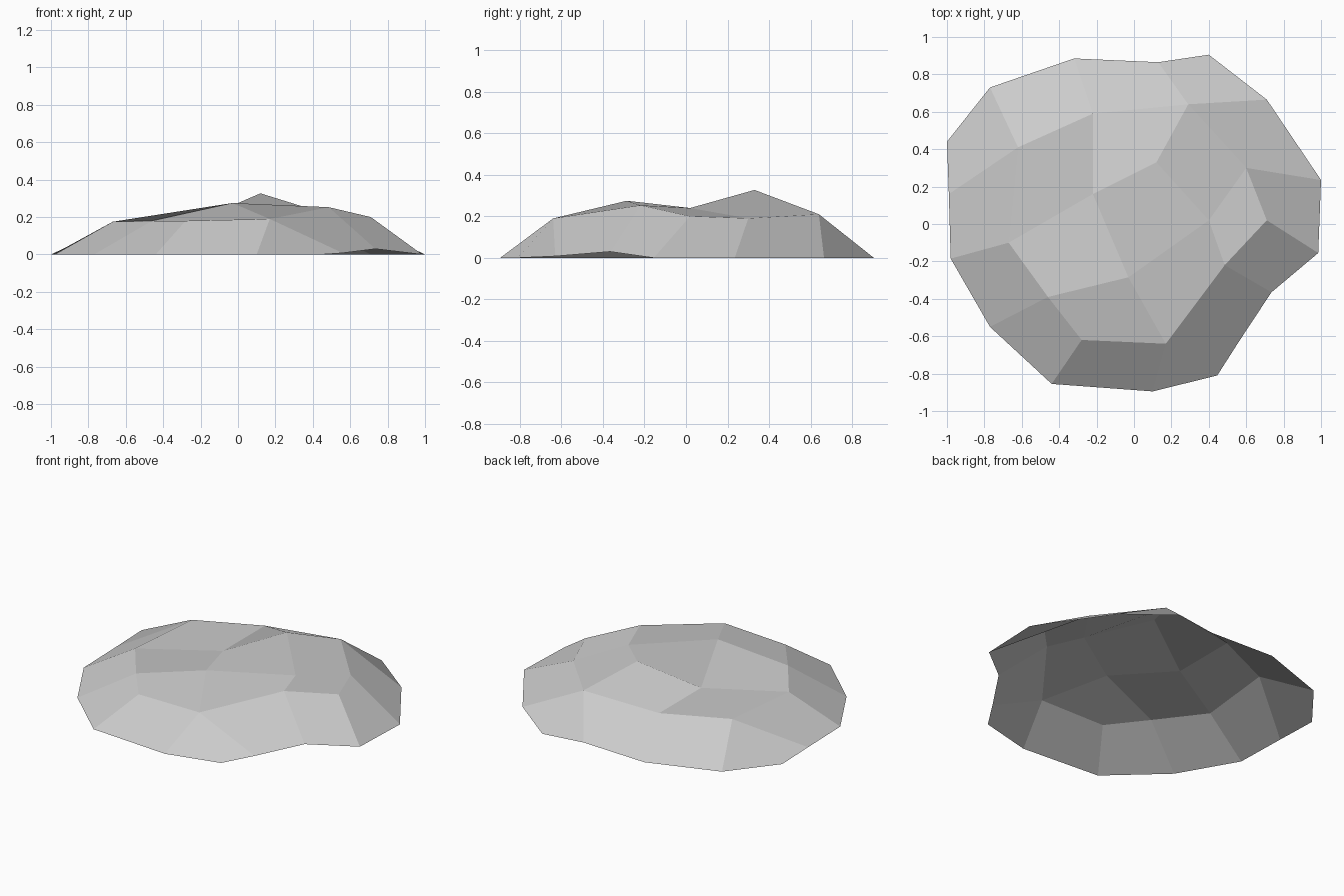
import bpy
import bmesh

cube = bpy.data.objects.get("Cube")
if cube:
    bpy.data.objects.remove(cube, do_unlink=True)


def flat_material(name, color):
    material = bpy.data.materials.new(name)
    material.use_nodes = True
    material.diffuse_color = color
    shader = material.node_tree.nodes["Principled BSDF"]
    shader.inputs["Base Color"].default_value = color
    shader.inputs["Roughness"].default_value = 0.9
    return material


def add_object(name, bm, material):
    mesh = bpy.data.meshes.new(name)
    bm.to_mesh(mesh)
    bm.free()
    mesh.materials.append(material)
    obj = bpy.data.objects.new(name, mesh)
    bpy.context.scene.collection.objects.link(obj)
    return obj


# Shoulder ring, clockwise from the left side as seen from above
shoulder = dict(
    A=(-.62, .41, .18), B=(-.22, .59, .18), C=(.29, .64, .21),
    D=(.6, .3, .19), E=(.71, .02, .2), F=(.485, -.22, .253),
    G=(.17, -.64, .19), H=(-.28, -.62, .18), I=(-.46, -.39, .18),
    J=(-.67, -.1, .175))

# Crown points inside the ring
crown = dict(
    K=(.12, .33, .327), L=(-.22, .16, .18),
    M=(-.03, -.285, .275), N=(.4, .02, .24))

# Quads of the cap, named by their corners
cap_faces = "BCKL ABLJ JLMI LKNM CDNK IMGH MNFG DEFN".split()

# Ground rim below each shoulder point; three points make a corner quad
rim = dict(
    A=[(-.99, .16), (-1, .44), (-.77, .73)],
    B=[(-.32, .885)],
    C=[(.13, .865), (.4, .905), (.71, .665)],
    D=[(1, .235)],
    E=[(.985, -.155)],
    F=[(.735, -.365, .03)],
    G=[(.56, -.63, .008), (.445, -.81), (.1, -.895)],
    H=[(-.44, -.855)],
    I=[(-.77, -.55)],
    J=[(-.98, -.185)])

bm = bmesh.new()
top = {key: bm.verts.new(co) for key, co in {**shoulder, **crown}.items()}
foot = {key: [bm.verts.new((*co, 0)[:3]) for co in points]
        for key, points in rim.items()}

# Cap
for corners in cap_faces:
    bm.faces.new([top[key] for key in corners])

# Sloping skirt, open underneath
names = list(shoulder)
for key, following in zip(names, names[1:] + names[:1]):
    bm.faces.new((top[key], foot[key][-1], foot[following][0], top[following]))
    if len(foot[key]) > 1:
        bm.faces.new((top[key], *foot[key]))

# Turn every face outward
bm.normal_update()
for face in bm.faces:
    if face.normal.z < 0:
        face.normal_flip()

add_object("flat_rock", bm, flat_material("stone grey", (.6, .6, .6, 1)))
